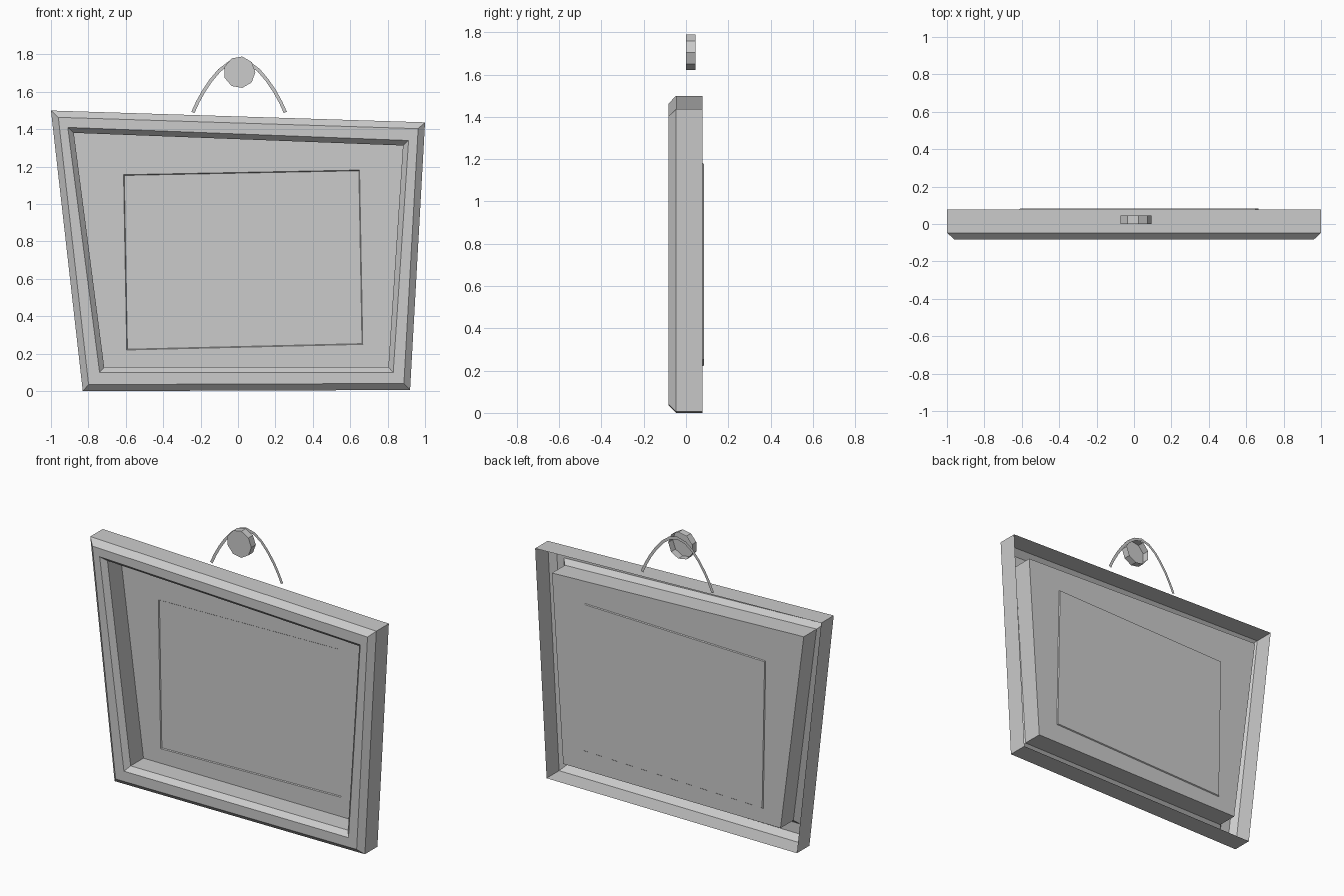
import bpy, bmesh, math
from mathutils import Vector

if "Cube" in bpy.data.objects:
    bpy.data.objects.remove(bpy.data.objects["Cube"])


def make_object(name, verts, faces):
    mesh = bpy.data.meshes.new(name)
    mesh.from_pydata(verts, [], faces)
    mesh.update()
    ob = bpy.data.objects.new(name, mesh)
    bpy.context.collection.objects.link(ob)
    return ob


def inset(quad, d):
    """Offset a clockwise quad inward by d."""
    pts = [Vector(p) for p in quad]
    out = []
    for i, p in enumerate(pts):
        a = (p - pts[i - 1]).normalized()
        b = (pts[(i + 1) % 4] - p).normalized()
        na, nb = Vector((a.y, -a.x)), Vector((b.y, -b.x))
        m = (na + nb).normalized()
        out.append(tuple(p + m * d / m.dot(na)))
    return out


def loft(name, rings, cap_last=False):
    """Skin consecutive (outline, y) rings, facing outward to the front."""
    n = len(rings[0][0])
    verts = [(x, y, z) for outline, y in rings for x, z in outline]
    faces = []
    for r in range(len(rings) - 1):
        for i in range(n):
            j = (i + 1) % n
            a, b = r * n, (r + 1) * n
            faces.append((a + i, b + i, b + j, a + j))
    if cap_last:
        last = (len(rings) - 1) * n
        faces.append(tuple(reversed(range(last, last + n))))
    ob = make_object(name, verts, faces)
    return ob


BACK = 0.078
outer = [(-1.0, 1.5), (1.0, 1.437), (0.92, 0.006), (-0.83, 0.0)]
lip = [(-0.91, 1.41), (0.912, 1.34), (0.83, 0.10), (-0.74, 0.10)]
opening = inset(lip, 0.028)
picture = [(-0.612, 1.157), (0.65, 1.182), (0.667, 0.25), (-0.595, 0.22)]

# crooked frame: open-backed shell with chamfered front and deep inner wall
loft("frame", [(outer, BACK), (outer, -0.047), (inset(outer, 0.035), -0.082),
               (lip, -0.082), (opening, -0.05), (opening, BACK)])

# backing board with a shallow recess holding the picture
loft("backing_board", [(opening, BACK), (picture, BACK),
                       (inset(picture, 0.004), 0.084)], cap_last=True)

# nail head: nine-sided, open at the back
sides = 9
disc = [(0.008 + 0.085 * math.cos(2 * math.pi * i / sides),
         1.705 - 0.085 * math.sin(2 * math.pi * i / sides)) for i in range(sides)]
loft("nail_head", [(disc, 0.045), (disc, 0.0)], cap_last=True)

# hanging wire: flat arched ribbon behind the nail
half = [(-0.247, 1.49), (-0.222, 1.545), (-0.19, 1.603), (-0.15, 1.662),
        (-0.105, 1.715), (-0.055, 1.753)]
path = [Vector(p) for p in half + [(0, 1.768)] + [(-x, z) for x, z in reversed(half)]]
verts, faces = [], []
for i, p in enumerate(path):
    t = (path[min(i + 1, len(path) - 1)] - path[max(i - 1, 0)]).normalized()
    nrm = Vector((-t.y, t.x)) * 0.009
    for q in (p + nrm, p - nrm):
        verts.append((q.x + 0.006, BACK, q.y))
    if i:
        k = 2 * i
        faces.append((k - 2, k - 1, k + 1, k))
make_object("hanging_wire", verts, faces)
